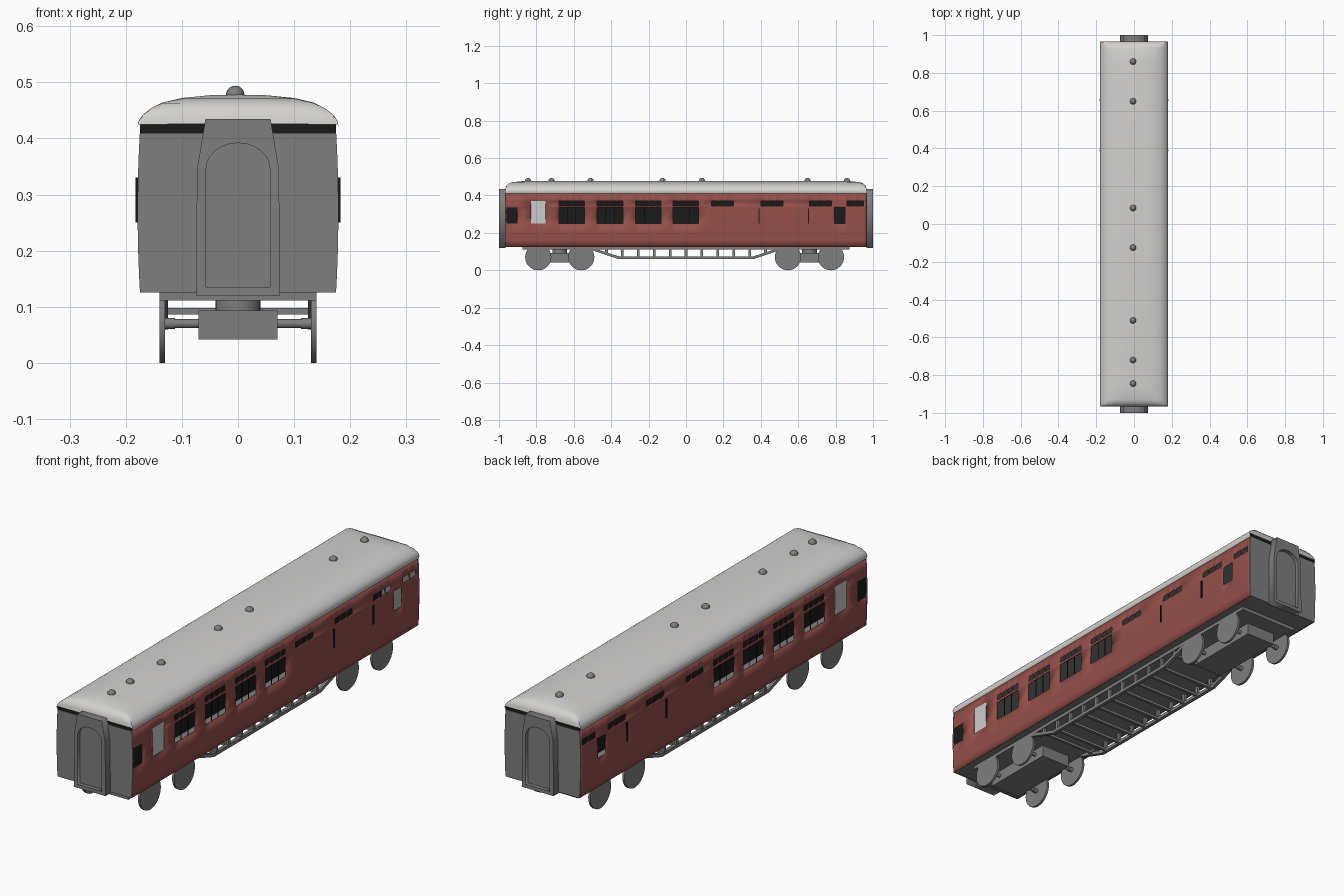
import bpy, bmesh, math
from mathutils import Matrix, Vector

if "Cube" in bpy.data.objects:
    bpy.data.objects.remove(bpy.data.objects["Cube"])


def material(name, rgb):
    m = bpy.data.materials.new(name)
    m.diffuse_color = (*rgb, 1)
    m.use_nodes = True
    m.node_tree.nodes["Principled BSDF"].inputs["Base Color"].default_value = m.diffuse_color
    return m


RED = material("red_paint", (0.30, 0.08, 0.07))
DARK = material("dark_grey", (0.21, 0.21, 0.21))
BLACK = material("black", (0.01, 0.01, 0.01))
ROOF = material("roof_grey", (0.66, 0.64, 0.62))


def finish(name, bm, mat=None, smooth=None, normals=True):
    if normals:
        bmesh.ops.recalc_face_normals(bm, faces=bm.faces)
    me = bpy.data.meshes.new(name)
    bm.to_mesh(me)
    bm.free()
    ob = bpy.data.objects.new(name, me)
    bpy.context.collection.objects.link(ob)
    if mat:
        me.materials.append(mat)
    if smooth:
        bpy.ops.object.select_all(action='DESELECT')
        bpy.context.view_layer.objects.active = ob
        ob.select_set(True)
        bpy.ops.object.shade_smooth_by_angle(angle=math.radians(smooth))
    return ob


def add_box(bm, x0, x1, y0, y1, z0, z1):
    m = Matrix.Translation(((x0 + x1) / 2, (y0 + y1) / 2, (z0 + z1) / 2))
    bmesh.ops.create_cube(bm, size=1, matrix=m @ Matrix.Diagonal((abs(x1 - x0), y1 - y0, z1 - z0, 1)))


def boxes(name, dims, mat=DARK):
    bm = bmesh.new()
    for d in dims:
        add_box(bm, *d)
    return finish(name, bm, mat)


def add_cyl(bm, r, depth, loc, axis='X', seg=32):
    rot = Matrix.Rotation(math.pi / 2, 4, 'Y') if axis == 'X' else Matrix()
    bmesh.ops.create_cone(bm, cap_ends=True, segments=seg, radius1=r, radius2=r,
                          depth=depth, matrix=Matrix.Translation(loc) @ rot)


def side_x(z):
    return 0.179 - 0.004 * ((z - 0.27) / 0.14) ** 2


# Window openings as (y0, y1, z0, z1)
LOW, HIGH = (0.25, 0.335), (0.345, 0.37)
big = [-0.68, -0.475, -0.27, -0.07]
holes = [(-0.83, -0.75, 0.25, 0.37), (-0.96, -0.90, *LOW), (0.795, 0.85, *LOW)]
for y in big:
    holes.append((y, y + 0.137, *LOW))
    holes += [(y + i * 0.0353, y + i * 0.0353 + 0.031, *HIGH) for i in range(4)]
for y, n in [(0.135, 3), (0.40, 3), (0.66, 3), (0.86, 2)]:
    w = 0.123 / 3 if n == 3 else 0.047
    holes += [(y + i * w, y + i * w + w - 0.004, *HIGH) for i in range(n)]

# Curved side walls as grids with the window cells left open
ys = sorted({-0.965, 0.965} | {round(v, 4) for h in holes for v in h[:2]})
zs = [0.125, 0.16, 0.20, 0.25, 0.29, 0.335, 0.345, 0.37, 0.41]
for s, side in ((1, "right"), (-1, "left")):
    bm = bmesh.new()
    grid = [[bm.verts.new((s * side_x(z), y, z)) for z in zs] for y in ys]
    for i in range(len(ys) - 1):
        for j in range(len(zs) - 1):
            cy, cz = (ys[i] + ys[i + 1]) / 2, (zs[j] + zs[j + 1]) / 2
            if any(a < cy < b and c < cz < d for a, b, c, d in holes):
                continue
            f = [grid[i][j], grid[i + 1][j], grid[i + 1][j + 1], grid[i][j + 1]]
            bm.faces.new(f if s > 0 else f[::-1])
    wall = finish(side + "_wall", bm, RED, 30, normals=False)
    sol = wall.modifiers.new("thickness", 'SOLIDIFY')
    sol.thickness, sol.offset = 0.004, -1
    # Panes, window bars and door handles
    boxes(side + "_light_pane", [(s * 0.173, s * 0.176, -0.83, -0.75, 0.25, 0.37)], None)
    boxes(side + "_end_pane", [(s * 0.174, s * 0.177, -0.96, -0.90, *LOW)], BLACK)
    boxes(side + "_window_bars", [(s * 0.174, s * 0.177, y + k - 0.001, y + k + 0.001, *LOW)
                                  for y in big for k in (0.046, 0.091)], BLACK)
    boxes(side + "_door_handles", [(s * 0.178, s * 0.183, y - 0.003, y + 0.003, 0.25, 0.33)
                                   for y in (0.39, 0.655)], BLACK)

# Interior divider, ceiling and floor
boxes("interior_partition", [(-0.004, 0.004, -0.96, 0.96, 0.127, 0.41)], BLACK)
boxes("ceiling", [(-0.171, 0.171, -0.96, 0.96, 0.405, 0.41)])
boxes("floor", [(-0.174, 0.174, -0.963, 0.963, 0.126, 0.132)])

# End walls and the dark band under the roof
for s, end in ((-1, "front"), (1, "back")):
    bm = bmesh.new()
    pts = [(side_x(z), z) for z in zs]
    pts += [(-x, z) for x, z in reversed(pts)]
    f = bm.faces.new([bm.verts.new((x, s * 0.961, z)) for x, z in pts])
    ext = bmesh.ops.extrude_face_region(bm, geom=[f])
    bmesh.ops.translate(bm, vec=(0, s * 0.006, 0),
                        verts=[v for v in ext['geom'] if isinstance(v, bmesh.types.BMVert)])
    finish(end + "_wall", bm, DARK, 30)
    boxes(end + "_roof_band", [(-0.175, 0.175, s * 0.962 - 0.002, s * 0.962 + 0.002, 0.41, 0.426)], BLACK)

# Roof lofted from one section, capped lower towards the ends
half = [(0.175, 0.41), (0.179, 0.42), (0.178, 0.43), (0.170, 0.442), (0.155, 0.454),
        (0.135, 0.464), (0.10, 0.472), (0.05, 0.477)]
section = half + [(0, 0.478)] + [(-x, z) for x, z in reversed(half)]
stations = [(0.967, 0.426), (0.965, 0.44), (0.96, 0.452), (0.95, 0.463), (0.93, 0.471), (0.86, 0.478)]
stations = [(-y, c) for y, c in stations] + stations[::-1]
bm = bmesh.new()
rings = [[bm.verts.new((x, y, min(z, cap - 0.02 * max(0, 0.478 - cap) * abs(x) / 0.18)))
          for x, z in section] for y, cap in stations]
for a, b in zip(rings, rings[1:]):
    for i in range(len(section) - 1):
        bm.faces.new([a[i], a[i + 1], b[i + 1], b[i]])
finish("roof", bm, ROOF, 40)

# Roof vents
bm = bmesh.new()
for y in (0.86, 0.65, 0.085, -0.125, -0.51, -0.72, -0.845):
    bmesh.ops.create_uvsphere(bm, u_segments=16, v_segments=10, radius=0.0165,
                              matrix=Matrix.Translation((-0.005, y, 0.4775)))
finish("roof_vents", bm, DARK, 40)

# Corridor connectors: outline with an arched recess
outer = [(-0.075, 0.12), (0.075, 0.12), (0.073, 0.345), (0.058, 0.435), (-0.058, 0.435), (-0.073, 0.345)]
arch = [(-0.057, 0.135), (0.057, 0.135)]
arch += [(0.057 * math.cos(t), 0.345 + 0.047 * math.sin(t)) for t in [math.pi * i / 12 for i in range(13)]]
for s, end in ((-1, "front"), (1, "back")):
    cu = bpy.data.curves.new(end + "_connector", 'CURVE')
    cu.dimensions, cu.fill_mode, cu.extrude = '2D', 'BOTH', 0.0175
    for loop in (outer, arch):
        sp = cu.splines.new('POLY')
        sp.points.add(len(loop) - 1)
        for p, (x, z) in zip(sp.points, loop):
            p.co = (x, z, 0, 1)
        sp.use_cyclic_u = True
    cu.materials.append(DARK)
    ob = bpy.data.objects.new(end + "_connector", cu)
    bpy.context.collection.objects.link(ob)
    ob.rotation_euler = (math.pi / 2, 0, 0)
    ob.location = (0, s * 0.9825, 0)
    bpy.ops.object.select_all(action='DESELECT')
    bpy.context.view_layer.objects.active = ob
    ob.select_set(True)
    bpy.ops.object.convert(target='MESH')
    boxes(end + "_connector_door", [(-0.06, 0.06, s * 0.977 - 0.006, s * 0.977 + 0.006, 0.13, 0.395)])

# Underframe
boxes("underframe", [(-0.14, 0.14, -0.875, 0.875, 0.111, 0.127)])

# Side trusses with posts and cross bars
path = [(-0.52, 0.12), (-0.36, 0.067), (0.36, 0.067), (0.52, 0.12)]
posts = [-0.425 + 0.085 * i for i in range(11)]
bm = bmesh.new()
for s in (-1, 1):
    for (y0, z0), (y1, z1) in zip(path, path[1:]):
        d = Vector((0, y1 - y0, z1 - z0))
        m = Matrix.Translation((s * 0.132, (y0 + y1) / 2, (z0 + z1) / 2))
        m = m @ Matrix.Rotation(math.atan2(d.z, d.y), 4, 'X')
        bmesh.ops.create_cube(bm, size=1, matrix=m @ Matrix.Diagonal((0.015, d.length + 0.006, 0.014, 1)))
    for y in posts:
        low = 0.067 + max(0, abs(y) - 0.36) * 0.33
        add_box(bm, s * 0.126, s * 0.138, y - 0.007, y + 0.007, low, 0.115)
for y in posts:
    low = 0.065 + max(0, abs(y) - 0.36) * 0.33
    add_box(bm, -0.126, 0.126, y - 0.006, y + 0.006, low, low + 0.011)
finish("truss_frame", bm, DARK)

# Bogies with wheels, axles and pivots
for name, wheels in (("front", (-0.79, -0.56)), ("back", (0.545, 0.775))):
    c = sum(wheels) / 2
    boxes(name + "_bogie_block", [(-0.07, 0.07, c - 0.165, c + 0.165, 0.042, 0.093)])
    bm = bmesh.new()
    add_cyl(bm, 0.04, 0.022, (0, c, 0.102), 'Z')
    for y in wheels:
        add_cyl(bm, 0.008, 0.23, (0, y, 0.07), seg=16)
        for s in (-1, 1):
            add_cyl(bm, 0.01, 0.02, (s * 0.122, y, 0.07), seg=16)
    finish(name + "_axles_and_pivot", bm, DARK, 40)
    bm = bmesh.new()
    for y in wheels:
        for s in (-1, 1):
            add_cyl(bm, 0.07, 0.010, (s * 0.135, y, 0.07))
    finish(name + "_wheels", bm, DARK, 40)
